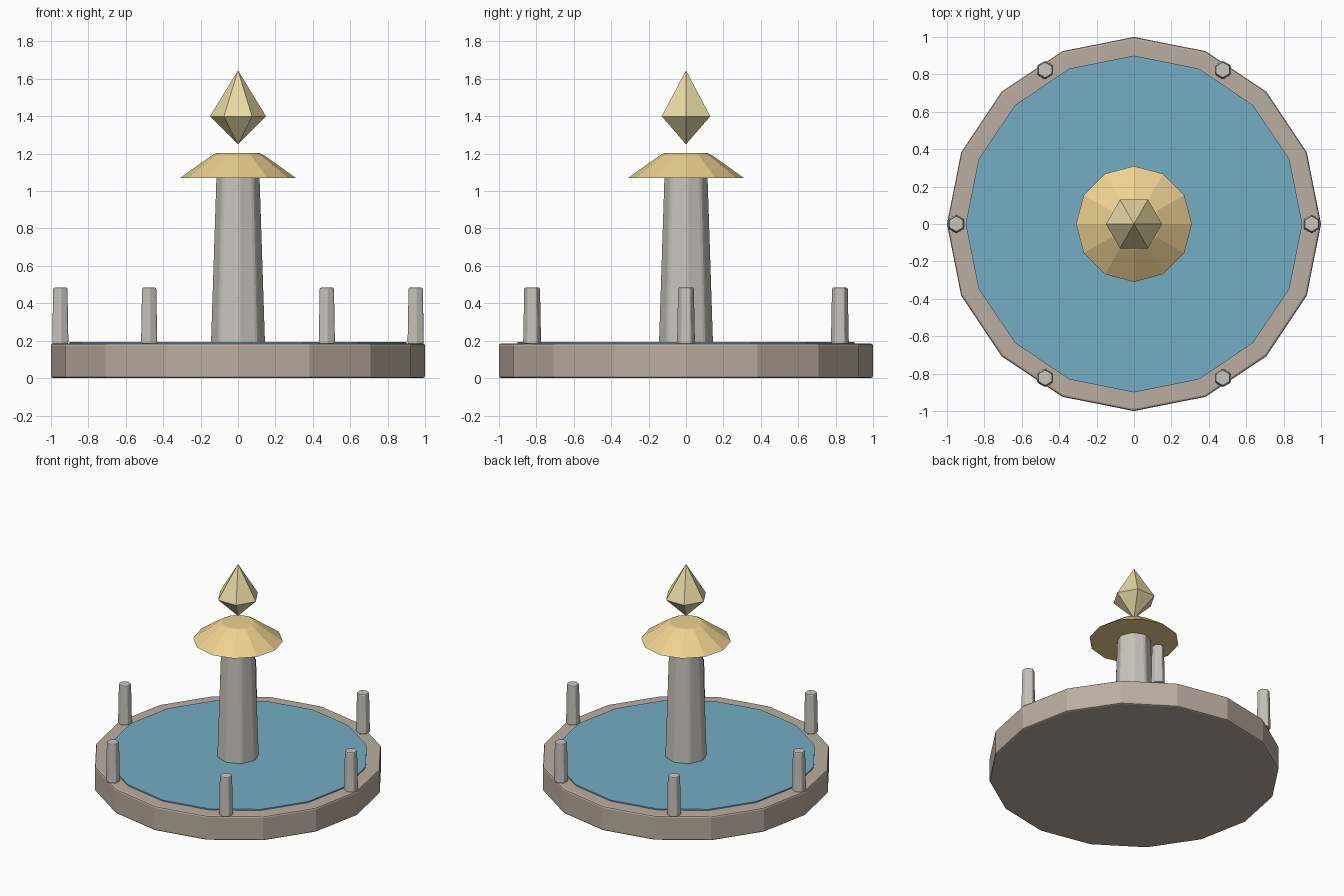
import bpy
from math import sin, cos, pi

if "Cube" in bpy.data.objects:
    bpy.data.objects.remove(bpy.data.objects["Cube"])


def material(name, rgb):
    m = bpy.data.materials.new(name)
    m.diffuse_color = (*rgb, 1)
    m.use_nodes = True
    m.node_tree.nodes["Principled BSDF"].inputs["Base Color"].default_value = m.diffuse_color
    return m


stone = material("warm_stone", (0.50, 0.42, 0.35))
pale = material("pale_stone", (0.58, 0.56, 0.51))
blue = material("water_blue", (0.17, 0.42, 0.54))
gold = material("gold", (0.85, 0.64, 0.28))
light_gold = material("light_gold", (0.80, 0.70, 0.37))


def lathe(name, profile, sides, mat, start=0.0, at=(0, 0), bevel=0):
    """Closed flat-faced solid from (radius, z) rings; radius 0 is a point."""
    verts, rings, faces = [], [], []
    for r, z in profile:
        n = sides if r > 0 else 1
        rings.append(list(range(len(verts), len(verts) + n)))
        for i in range(n):
            a = start + 2 * pi * i / sides
            verts.append((at[0] + r * cos(a), at[1] + r * sin(a), z))
    for lo, hi in zip(rings, rings[1:]):
        for i in range(sides):
            j = (i + 1) % sides
            if len(lo) == 1:
                faces.append((lo[0], hi[j], hi[i]))
            elif len(hi) == 1:
                faces.append((lo[i], lo[j], hi[0]))
            else:
                faces.append((lo[i], lo[j], hi[j], hi[i]))
    if len(rings[0]) > 1:
        faces.append(rings[0][::-1])
    if len(rings[-1]) > 1:
        faces.append(rings[-1])
    mesh = bpy.data.meshes.new(name)
    mesh.from_pydata(verts, [], faces)
    mesh.materials.append(mat)
    obj = bpy.data.objects.new(name, mesh)
    bpy.context.collection.objects.link(obj)
    if bevel:
        b = obj.modifiers.new("bevel", 'BEVEL')
        b.width = bevel
        b.segments = 2
        b.limit_method = 'ANGLE'
        b.angle_limit = 0.52
    return obj


# Round basin and the thin sheet of water on it
lathe("basin", [(1, 0), (1, 0.185)], 16, stone, bevel=0.012)
lathe("water", [(0.9, 0.175), (0.9, 0.194)], 16, blue)

# Central tapered pillar
lathe("pillar", [(0.148, 0.175), (0.118, 1.09)], 8, pale, bevel=0.015)

# Sloping cap with softened top edge
lathe("cap", [(0.31, 1.07), (0.142, 1.19), (0.115, 1.204)], 12, gold)

# Floating crystal finial
lathe("finial", [(0, 1.25), (0.15, 1.40), (0, 1.645)], 6, light_gold)

# Six posts around the rim
for k in range(6):
    a = k * pi / 3
    lathe(f"post_{k + 1}", [(0.05, 0.183), (0.044, 0.484)], 6, pale,
          start=pi / 2, at=(0.95 * cos(a), 0.95 * sin(a)), bevel=0.008)
